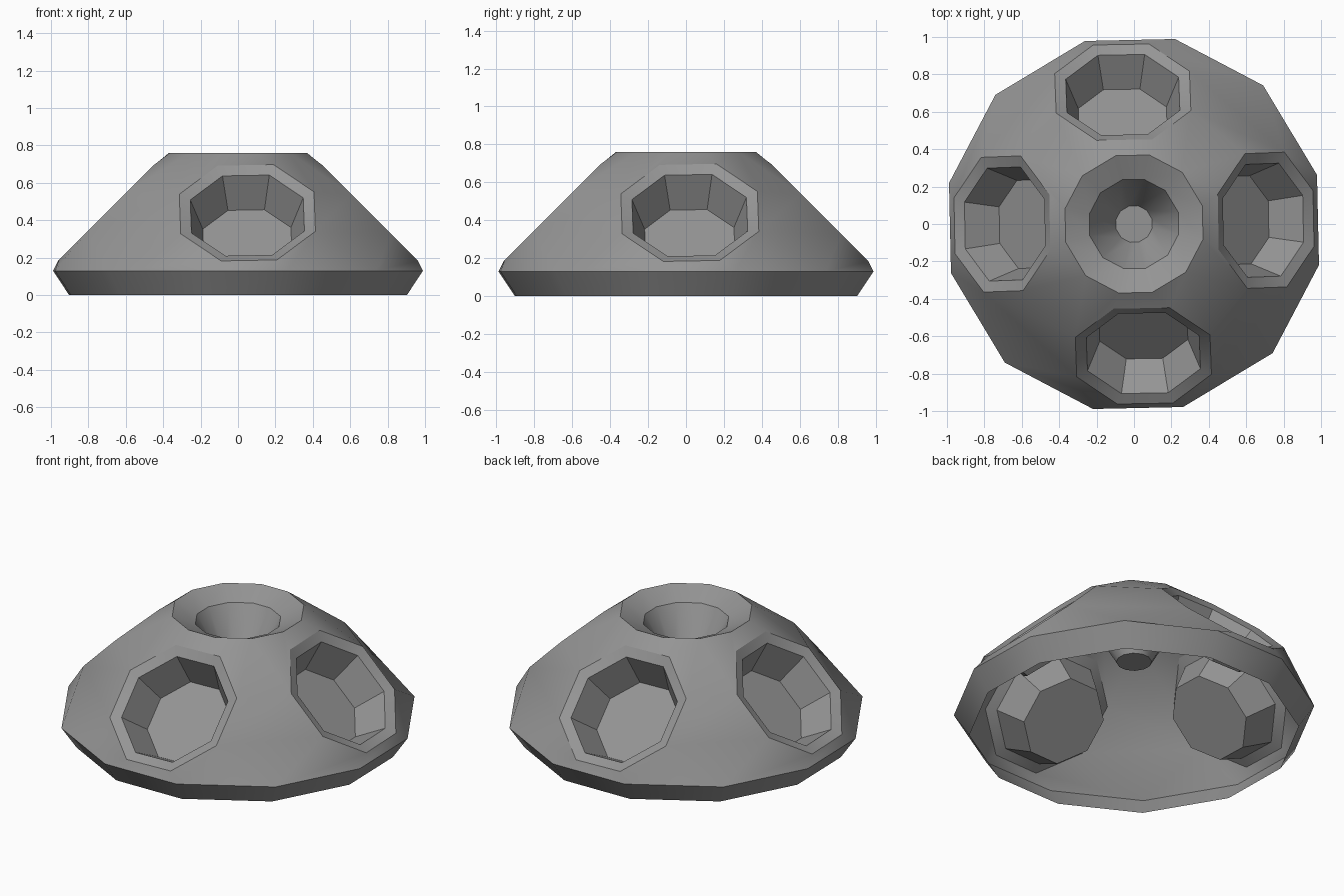
import bpy, math
from mathutils import Vector

if "Cube" in bpy.data.objects:
    bpy.data.objects.remove(bpy.data.objects["Cube"])

grey = bpy.data.materials.new("plain_grey")
grey.diffuse_color = (0.3, 0.3, 0.3, 1)
grey.use_nodes = True
grey.node_tree.nodes["Principled BSDF"].inputs["Base Color"].default_value = grey.diffuse_color


def make(name, verts, faces):
    """Create a mesh object that is smooth except along sharp edges."""
    mesh = bpy.data.meshes.new(name)
    mesh.from_pydata(verts, [], faces)
    mesh.materials.append(grey)
    ob = bpy.data.objects.new(name, mesh)
    bpy.context.collection.objects.link(ob)
    bpy.ops.object.select_all(action='DESELECT')
    ob.select_set(True)
    bpy.context.view_layer.objects.active = ob
    bpy.ops.object.shade_smooth_by_angle(angle=math.radians(30))
    return ob


def loft(name, rings):
    """Bridge closed rings in order and cap the last one."""
    n = len(rings[0])
    verts = [v for ring in rings for v in ring]
    faces = [(r * n + i, r * n + (i + 1) % n,
              (r + 1) * n + (i + 1) % n, (r + 1) * n + i)
             for r in range(len(rings) - 1) for i in range(n)]
    faces.append(tuple(range((len(rings) - 1) * n, len(rings) * n)))
    return make(name, verts, faces)


# Twelve slightly uneven directions, three per quarter
ANGLES = [math.radians(-90 + 90 * k + a) for k in range(4) for a in (-12.5, 15, 47)]


def ring12(radius, z):
    return [Vector((radius * math.cos(a), radius * math.sin(a), z)) for a in ANGLES]


def octagon(k, shift, radius, depth):
    """Octagon on the 45 degree slope of quarter k, sunk by depth."""
    a = math.radians(-90 + 90 * k)
    out = Vector((math.cos(a), math.sin(a), 0))
    side = Vector((-out.y, out.x, 0))
    up = Vector((0, 0, 1))
    slope, normal = (up - out).normalized(), (up + out).normalized()
    centre = out * 0.705 + side * shift + up * 0.44 - normal * depth
    pts = []
    for j in range(8):
        t = math.radians(24 + 45 * j)
        pts.append(centre + side * radius * math.cos(t) + slope * radius * math.sin(t))
    return pts


# Pockets: narrow sunken lip, tapered wall, flat floor
SHIFTS = (0.05, 0.02, 0.06, 0.0)
NAMES = ("front", "right", "back", "left")
outer = []
for k in range(4):
    rings = [octagon(k, SHIFTS[k], r, d)
             for r, d in ((0.39, 0), (0.327, 0.02), (0.255, 0.215))]
    outer.append(rings[0])
    loft(NAMES[k] + "_pocket", rings)

# Funnel in the top
loft("top_funnel", [ring12(0.378, 0.76), ring12(0.245, 0.70), ring12(0.1, 0.445)])

# Dome shell: open underneath, with holes where the pockets sit
verts = ring12(0.925, 0) + ring12(1.013, 0.13) + ring12(0.378, 0.76)
for pts in outer:
    verts += pts
faces = [(i, (i + 1) % 12, 12 + (i + 1) % 12, 12 + i) for i in range(12)]
for k in range(4):
    b = [12 + (3 * k + i) % 12 for i in (-1, 0, 1, 2)]
    t = [v + 12 for v in b]
    o = [36 + 8 * k + j for j in range(8)]
    n = [36 + 8 * ((k + 1) % 4) + j for j in range(8)]
    faces += [
        # below the pocket
        (b[1], b[2], o[6], o[5]), (b[0], b[1], o[5], o[4]),
        (b[2], b[3], o[7], o[6]), (b[3], n[4], o[7]),
        # web between neighbouring pockets
        (o[7], n[4], n[3], o[0]),
        # above the pocket
        (o[0], n[3], t[3]), (o[2], o[1], t[2], t[1]),
        (o[1], o[0], t[3], t[2]), (o[3], o[2], t[1], t[0]),
    ]
make("dome_shell", verts, faces)
